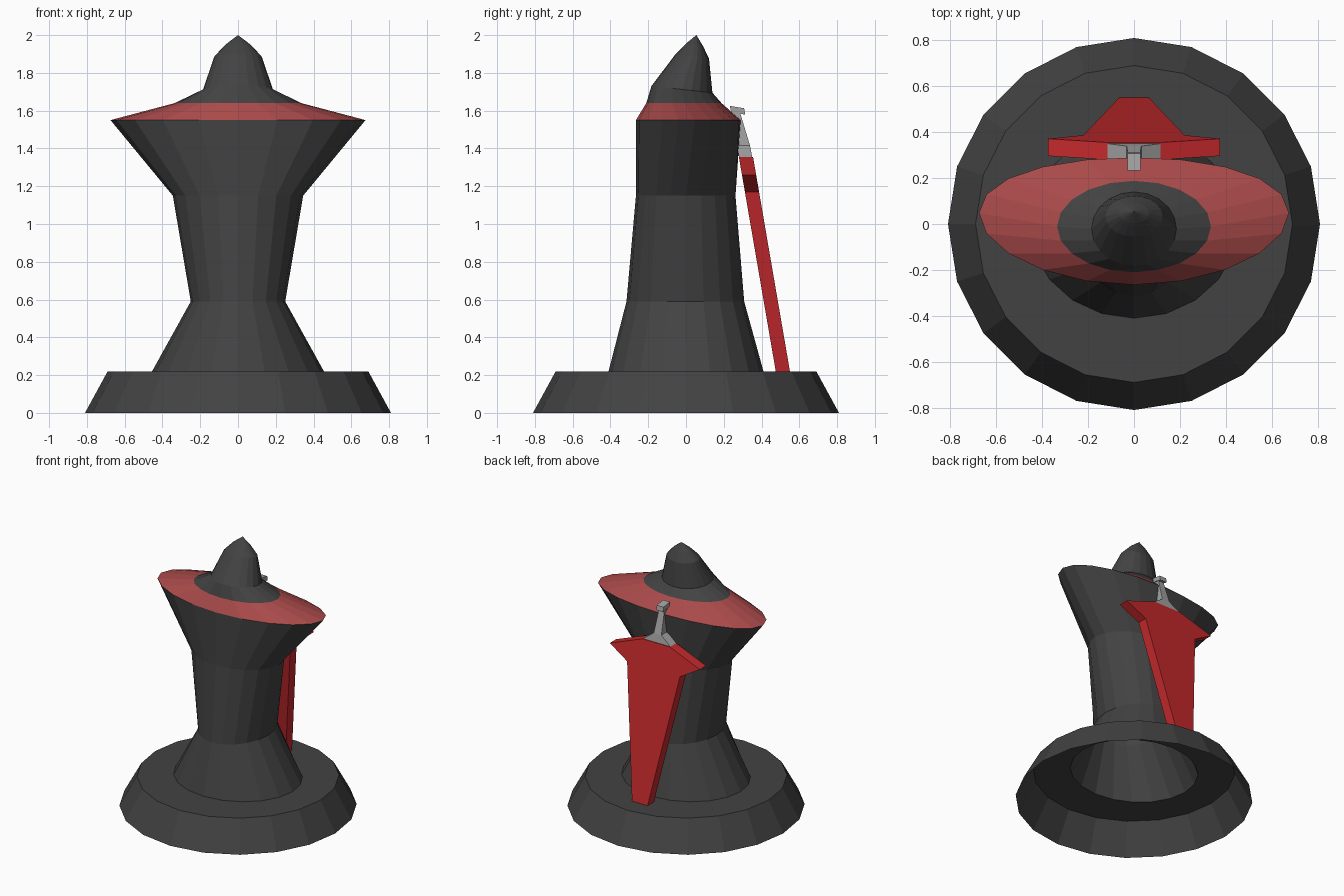
import bpy, bmesh, math

if "Cube" in bpy.data.objects:
    bpy.data.objects.remove(bpy.data.objects["Cube"])

def material(name, col):
    m = bpy.data.materials.new(name)
    m.diffuse_color = (*col, 1)
    m.use_nodes = True
    m.node_tree.nodes["Principled BSDF"].inputs["Base Color"].default_value = m.diffuse_color
    return m

STONE = material("dark_grey", (0.055, 0.055, 0.055))
BAND = material("faded_red", (0.40, 0.068, 0.068))
RED = material("bright_red", (0.55, 0.022, 0.025))
METAL = material("light_grey", (0.36, 0.36, 0.36))
SIDES = 20

def finish(name, bm, mats):
    bmesh.ops.recalc_face_normals(bm, faces=bm.faces)
    me = bpy.data.meshes.new(name)
    bm.to_mesh(me)
    bm.free()
    for m in mats:
        me.materials.append(m)
    ob = bpy.data.objects.new(name, me)
    bpy.context.collection.objects.link(ob)
    return ob

def loft(name, rings, mats, tip=None, band=None):
    """Rings: half width, front y, back y, front z, back z, backward bow of the sides."""
    bm = bmesh.new()
    loops = []
    for rx, yf, yb, zf, zb, bow in rings:
        loop = []
        for i in range(SIDES):
            a = math.tau * i / SIDES
            s, c = math.sin(a), math.cos(a)
            y = (yf + yb) / 2 + (yb - yf) / 2 * c + bow * s * s
            z = (zf + zb) / 2 + (zb - zf) / 2 * c
            loop.append(bm.verts.new((rx * s, y, z)))
        loops.append(loop)
    for k, (lo, hi) in enumerate(zip(loops, loops[1:])):
        for i in range(SIDES):
            j = (i + 1) % SIDES
            f = bm.faces.new((lo[i], lo[j], hi[j], hi[i]))
            f.material_index = int(k == band)
    if tip:
        t = bm.verts.new(tip)
        for i in range(SIDES):
            bm.faces.new((loops[-1][i], loops[-1][(i + 1) % SIDES], t))
    return finish(name, bm, mats)

# plinth: open-bottomed disc with a hole below the robe
loft("plinth", [(.81, -.81, .81, 0, 0, 0),
                (.69, -.69, .69, .22, .22, 0),
                (.455, -.41, .41, .22, .22, 0)], [STONE])

# robe body with broad shoulders and red collar
loft("robed_body", [(.455, -.41, .41, .22, .22, 0),
                    (.25, -.315, .308, .59, .59, 0),
                    (.345, -.265, .262, 1.15, 1.15, 0),
                    (.675, -.265, .29, 1.55, 1.55, .035),
                    (.335, -.21, .188, 1.64, 1.64, 0),
                    (.185, -.183, .14, 1.73, 1.695, 0)], [STONE, BAND], band=3)

# pointed hood
loft("hood", [(.185, -.183, .14, 1.73, 1.695, 0),
              (.125, -.055, .122, 1.90, 1.875, 0),
              (.066, .003, .09, 1.958, 1.942, 0)], [STONE], tip=(0, .055, 2.0))

def lean(z):
    """Front face y of the leaning weapon at height z."""
    return .28 + (1.355 - z) * .172

def leaning_plate(name, half, mat, thick):
    """Mirrored outline (x, z), bottom to top, extruded to thick(z)."""
    bm = bmesh.new()
    pts = half + [(-x, z) for x, z in reversed(half)]
    front = [bm.verts.new((x, lean(z), z)) for x, z in pts]
    back = [bm.verts.new((x, lean(z) + thick(z), z)) for x, z in pts]
    n = len(pts)
    for i in range(n):
        j = (i + 1) % n
        bm.faces.new((front[i], front[j], back[j], back[i]))
    # caps built as horizontal strips between mirrored pairs
    for i in range(len(half) - 1):
        for v in (front, back):
            bm.faces.new((v[i], v[i + 1], v[n - 2 - i], v[n - 1 - i]))
    return finish(name, bm, [mat])

# broad tapering blade with winged guard
leaning_plate("blade", [(.065, .22), (.22, 1.17), (.375, 1.26), (.115, 1.355)],
              RED, lambda z: .075)
# hilt grip flaring to the guard
leaning_plate("hilt", [(.115, 1.355), (.032, 1.415), (.022, 1.59)],
              METAL, lambda z: .07 - max(0, z - 1.41) * .13)

# pommel block
bm = bmesh.new()
bmesh.ops.create_cube(bm, size=1)
for v in bm.verts:
    z = 1.602 + v.co.z * .034
    v.co = (v.co.x * .056, .273 + v.co.y * .075 - v.co.z * .006, z - v.co.y * .012)
finish("pommel", bm, [METAL])
